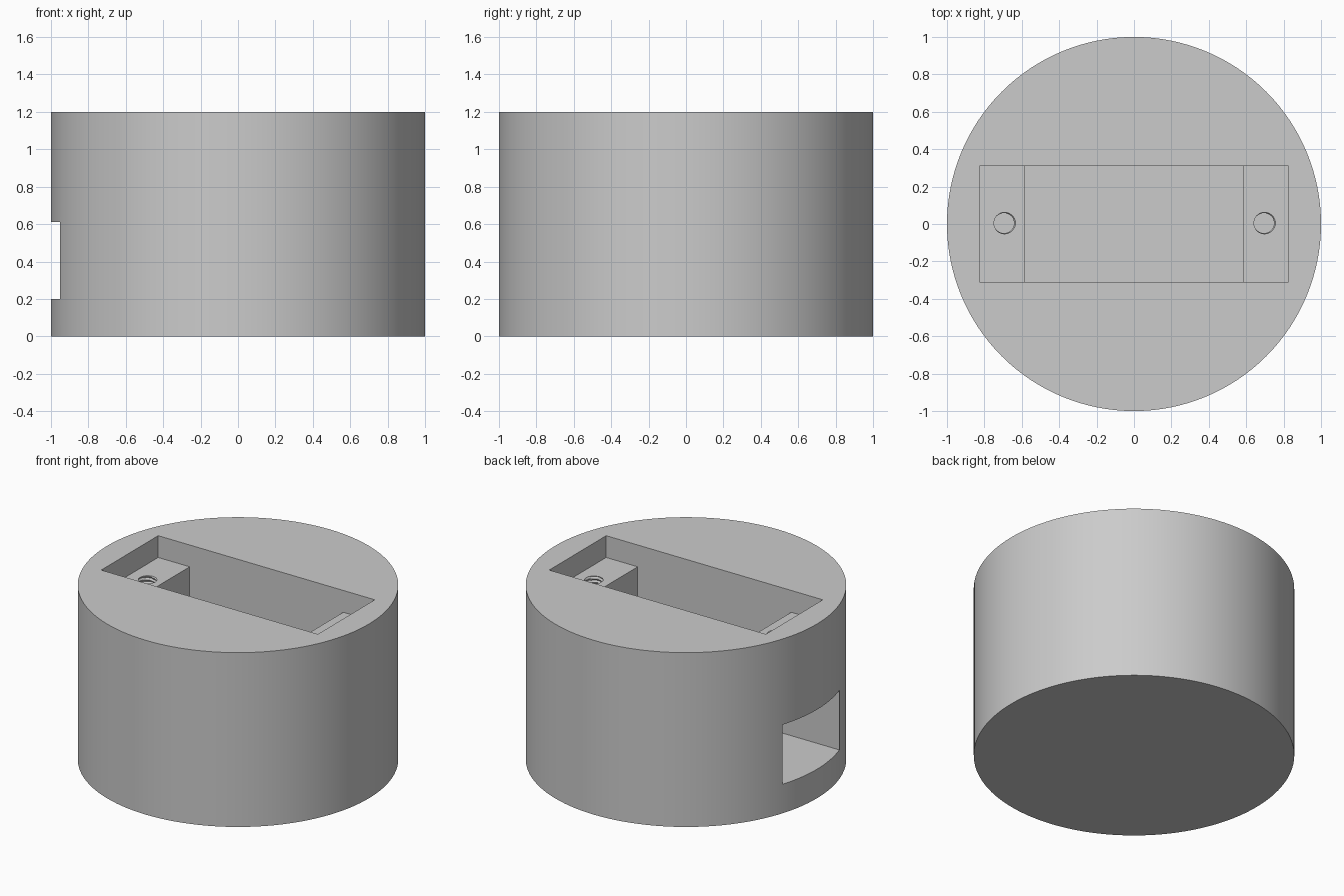
import bpy, bmesh, math

default = bpy.data.objects.get("Cube")
if default:
    bpy.data.objects.remove(default, do_unlink=True)

HEIGHT = 1.2
POCKET_HALF_WIDTH = 0.31
LEDGE_Z = 1.05

grey = bpy.data.materials.new("plain grey")
grey.use_nodes = True
colour = (0.6, 0.6, 0.6, 1)
grey.diffuse_color = colour
grey.node_tree.nodes["Principled BSDF"].inputs["Base Color"].default_value = colour


def make_object(name, bm):
    bmesh.ops.recalc_face_normals(bm, faces=bm.faces)
    mesh = bpy.data.meshes.new(name)
    bm.to_mesh(mesh)
    bm.free()
    mesh.materials.append(grey)
    obj = bpy.data.objects.new(name, mesh)
    bpy.context.collection.objects.link(obj)
    return obj


def pocket_cutter():
    """Stepped pocket with a side opening, one outline extruded across y."""
    outline = [(-1.1, 0.2), (0.585, 0.2), (0.585, LEDGE_Z), (0.825, LEDGE_Z),
               (0.825, 1.3), (-0.825, 1.3), (-0.825, LEDGE_Z),
               (-0.585, LEDGE_Z), (-0.585, 0.61), (-1.1, 0.61)]
    bm = bmesh.new()
    face = bm.faces.new([bm.verts.new((x, -POCKET_HALF_WIDTH, z)) for x, z in outline])
    result = bmesh.ops.extrude_face_region(bm, geom=[face])
    moved = [v for v in result["geom"] if isinstance(v, bmesh.types.BMVert)]
    bmesh.ops.translate(bm, verts=moved, vec=(0, 2 * POCKET_HALF_WIDTH, 0))
    return make_object("pocket_cutter", bm)


def thread_cutter(x):
    """Screw hole: a rod whose radius follows a helical thread."""
    sides, rows, pitch, bottom, top = 32, 78, 0.025, 0.75, 1.075
    bm = bmesh.new()
    rings = []
    for row in range(rows + 1):
        z = bottom + (top - bottom) * row / rows
        ring = []
        for side in range(sides):
            turn = side / sides
            wave = abs(((z / pitch - turn) % 1) * 2 - 1)
            radius = 0.053 + 0.009 * wave
            angle = math.tau * turn
            ring.append(bm.verts.new((x + radius * math.cos(angle),
                                      0.005 + radius * math.sin(angle), z)))
        rings.append(ring)
    for low, high in zip(rings, rings[1:]):
        for i in range(sides):
            j = (i + 1) % sides
            bm.faces.new((low[i], low[j], high[j], high[i]))
    bm.faces.new(rings[0])
    bm.faces.new(rings[-1])
    bmesh.ops.triangulate(bm, faces=bm.faces)
    return make_object("thread_cutter", bm)


# Round solid body
bm = bmesh.new()
bmesh.ops.create_cone(bm, cap_ends=True, segments=128, radius1=1, radius2=1, depth=HEIGHT)
bmesh.ops.translate(bm, verts=bm.verts, vec=(0, 0, HEIGHT / 2))
body = make_object("round_housing", bm)

# Pocket with ledges, then a threaded hole in each ledge
cutters = [pocket_cutter(), thread_cutter(-0.695), thread_cutter(0.695)]
for cutter in cutters:
    cutter.hide_render = True
    cut = body.modifiers.new(cutter.name, "BOOLEAN")
    cut.operation = "DIFFERENCE"
    cut.solver = "EXACT"
    cut.object = cutter

# Bake the cuts and drop the cutters
bpy.context.view_layer.update()
evaluated = body.evaluated_get(bpy.context.evaluated_depsgraph_get())
carved = bpy.data.meshes.new_from_object(evaluated)
body.modifiers.clear()
body.data = carved
for cutter in cutters:
    bpy.data.objects.remove(cutter, do_unlink=True)
carved.materials.clear()
carved.materials.append(grey)
for face in carved.polygons:
    face.material_index = 0

# Smooth wall, crisp edges
bpy.ops.object.select_all(action="DESELECT")
body.select_set(True)
bpy.context.view_layer.objects.active = body
bpy.ops.object.shade_smooth_by_angle(angle=math.radians(30))
